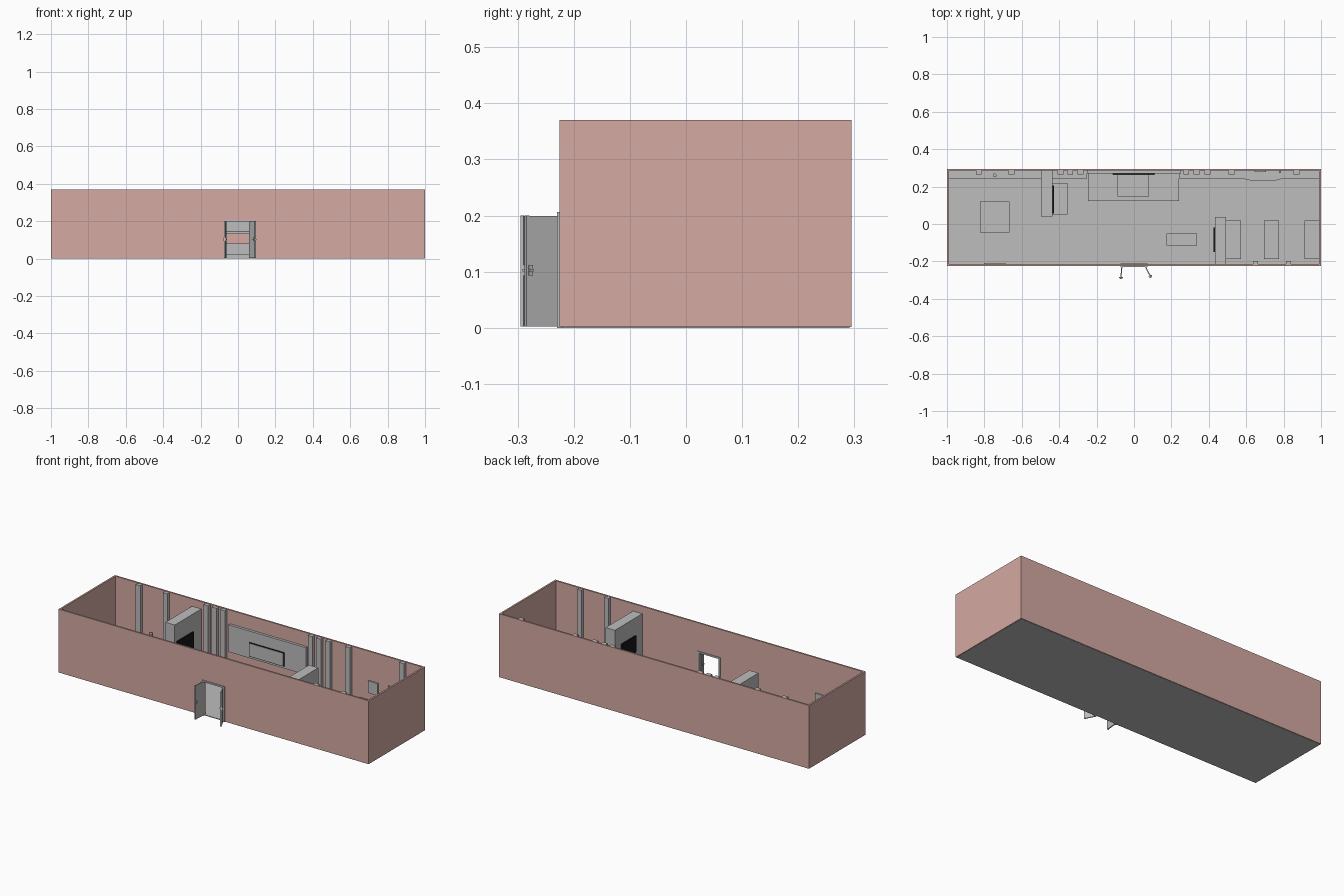
import bpy, bmesh, math
from mathutils import Matrix, Vector

if "Cube" in bpy.data.objects:
    bpy.data.objects.remove(bpy.data.objects["Cube"])


def material(name, rgb):
    m = bpy.data.materials.new(name)
    m.diffuse_color = (*rgb, 1)
    m.use_nodes = True
    m.node_tree.nodes["Principled BSDF"].inputs["Base Color"].default_value = m.diffuse_color
    return m


PINK = material("dusty_pink", (0.66, 0.40, 0.36))
GREY = material("light_grey", (0.51, 0.51, 0.51))
BLACK = material("screen_black", (0.008, 0.008, 0.008))


def finish(name, bm, mat):
    bmesh.ops.recalc_face_normals(bm, faces=bm.faces)
    me = bpy.data.meshes.new(name)
    bm.to_mesh(me)
    bm.free()
    me.materials.append(mat)
    ob = bpy.data.objects.new(name, me)
    bpy.context.collection.objects.link(ob)
    return ob


def box(name, x, y, z, mat=GREY):
    """Box from (min, max) pairs."""
    bm = bmesh.new()
    bmesh.ops.create_cube(bm, size=1)
    for v in bm.verts:
        v.co = Vector(((a + b) / 2 + c * (b - a) for c, (a, b) in zip(v.co, (x, y, z))))
    return finish(name, bm, mat)


def prism(name, points, offset, mat=GREY):
    """Extrude a flat outline of 3D points by an offset."""
    bm = bmesh.new()
    face = bm.faces.new([bm.verts.new(p) for p in points])
    new = bmesh.ops.extrude_face_region(bm, geom=[face])["geom"]
    bmesh.ops.translate(bm, verts=[g for g in new if isinstance(g, bmesh.types.BMVert)], vec=offset)
    return finish(name, bm, mat)


T, H = 0.01, 0.37            # wall thickness and height
FRONT, BACK = -0.225, 0.295
IN_F, IN_B = FRONT + T, BACK - T

# Shell: floor, walls, front wall with a door opening
box("floor", (-0.995, 0.995), (FRONT + 0.004, BACK - 0.004), (0, 0.004))
box("back_wall", (-1, 1), (IN_B, BACK), (0.001, H), PINK)
for s, side in ((-1, "left"), (1, "right")):
    box(side + "_wall", sorted((s, s * (1 - T))), (FRONT, BACK), (0.001, H), PINK)
D, DH = 0.063, 0.2
outline = [(-1, 0.001), (-D, 0.001), (-D, DH), (D, DH), (D, 0.001), (1, 0.001), (1, H), (-1, H)]
prism("front_wall", [(x, FRONT, z) for x, z in outline], (0, T, 0), PINK)

# Door frame around the opening
frame = [(-0.073, 0), (-D, 0), (-D, DH - 0.003), (D, DH - 0.003), (D, 0),
         (0.073, 0), (0.073, 0.206), (-0.073, 0.206)]
prism("door_frame", [(x, FRONT - 0.005, z) for x, z in frame], (0, T + 0.009, 0))


# Open door leaves with stiles and handles
def door(side, hinge, angle, length):
    turn = Matrix.Translation((hinge, FRONT - 0.004, 0)) @ Matrix.Rotation(angle, 4, "Z")
    s = -1 if side == "left" else 1
    parts = [box(side + "_door_leaf", (0, length), (-0.003, 0.003), (0.002, DH - 0.001)),
             box(side + "_door_stile", (length - 0.006, length), (-0.0045, 0.0045), (0.002, DH)),
             box(side + "_handle_plate", (length - 0.012, length - 0.004), (-0.006, 0.006), (0.093, 0.112)),
             box(side + "_handle", (length - 0.011, length - 0.004), (-0.01, 0.01), (0.1, 0.105))]
    for p in parts:
        p.data.transform(turn)


door("left", -0.065, math.radians(-95), 0.066)
door("right", 0.062, math.radians(-63), 0.064)

# Wall columns
for x in (-0.83, -0.655, -0.393, -0.34, -0.286, 0.28, 0.334, 0.393, 0.521, 0.869):
    box("back_column", (x - 0.015, x + 0.015), (IN_B - 0.02, IN_B), (0, H - 0.002))
for x in (0.65, 0.826):
    box("front_column", (x - 0.013, x + 0.013), (IN_F, IN_F + 0.018), (0, H - 0.002))

# Counter units along the back wall
runs = [(-0.99, -0.92, -0.89, -0.81, -0.783, -0.718, -0.495), (-0.435, -0.25),
        (0.24, 0.436, 0.463, 0.495, 0.58), (0.8, 0.945, 0.965, 0.99)]
for run in runs:
    for i, (a, b) in enumerate(zip(run, run[1:])):
        box("counter_unit", (a, b), (0.243, IN_B), (0.004, 0.082 + 0.003 * (i % 2)))

# Bowed counter on the right
bow = [(0.58, IN_B), (0.58, 0.243), (0.61, 0.235), (0.65, 0.23), (0.73, 0.23),
       (0.77, 0.235), (0.8, 0.245), (0.8, IN_B)]
prism("bowed_counter", [(x, y, 0.004) for x, y in bow], (0, 0, 0.083))
box("small_wall_panel", (0.643, 0.707), (IN_B - 0.008, IN_B), (0.13, 0.2))
box("wall_fixture", (0.775, 0.787), (IN_B - 0.012, IN_B), (0.16, 0.205))

# Small round pot on the left counter
bm = bmesh.new()
bmesh.ops.create_cone(bm, cap_ends=True, segments=12, radius1=0.007, radius2=0.01, depth=0.03,
                      matrix=Matrix.Translation((-0.745, 0.26, 0.098)))
finish("counter_pot", bm, GREY)

# Stage with table, big wall panel and framed screen
box("stage", (-0.247, 0.24), (0.122, IN_B), (0.004, 0.022))
box("stage_table", (-0.088, 0.08), (0.147, 0.262), (0.022, 0.08))
box("wall_panel", (-0.25, 0.25), (0.27, IN_B), (0.132, 0.29))
box("panel_screen_edge", (-0.115, 0.112), (0.264, 0.27), (0.145, 0.225), BLACK)
box("panel_screen_face", (-0.111, 0.108), (0.262, 0.265), (0.148, 0.222))

# Partitions with wall screens
box("left_partition", (-0.496, -0.436), (0.04, IN_B), (0.004, 0.327))
box("left_screen", (-0.436, -0.428), (0.055, 0.205), (0.13, 0.226), BLACK)
box("right_partition", (0.432, 0.492), (IN_F, 0.038), (0.004, 0.327))
box("right_screen", (0.425, 0.432), (-0.15, -0.02), (0.13, 0.226), BLACK)

# Cabinets and benches
box("left_cabinet", (-0.436, -0.355), (0.05, 0.22), (0.004, 0.08))
for a, b in ((0.492, 0.572), (0.695, 0.775), (0.912, 0.99)):
    box("bench", (a, b), (-0.188, 0.02), (0.004, 0.06))


# Free-standing tables on four legs
def table(name, x, y, z):
    box(name + "_top", x, y, (z - 0.008, z))
    for lx in (x[0], x[1] - 0.008):
        for ly in (y[0], y[1] - 0.008):
            box(name + "_leg", (lx, lx + 0.008), (ly, ly + 0.008), (0.004, z - 0.008))


table("square_table", (-0.823, -0.665), (-0.045, 0.12), 0.075)
table("low_table", (0.175, 0.337), (-0.115, -0.05), 0.06)

# Board on the front wall
box("front_wall_board", (-0.803, -0.687), (IN_F, IN_F + 0.006), (0.06, 0.165))
